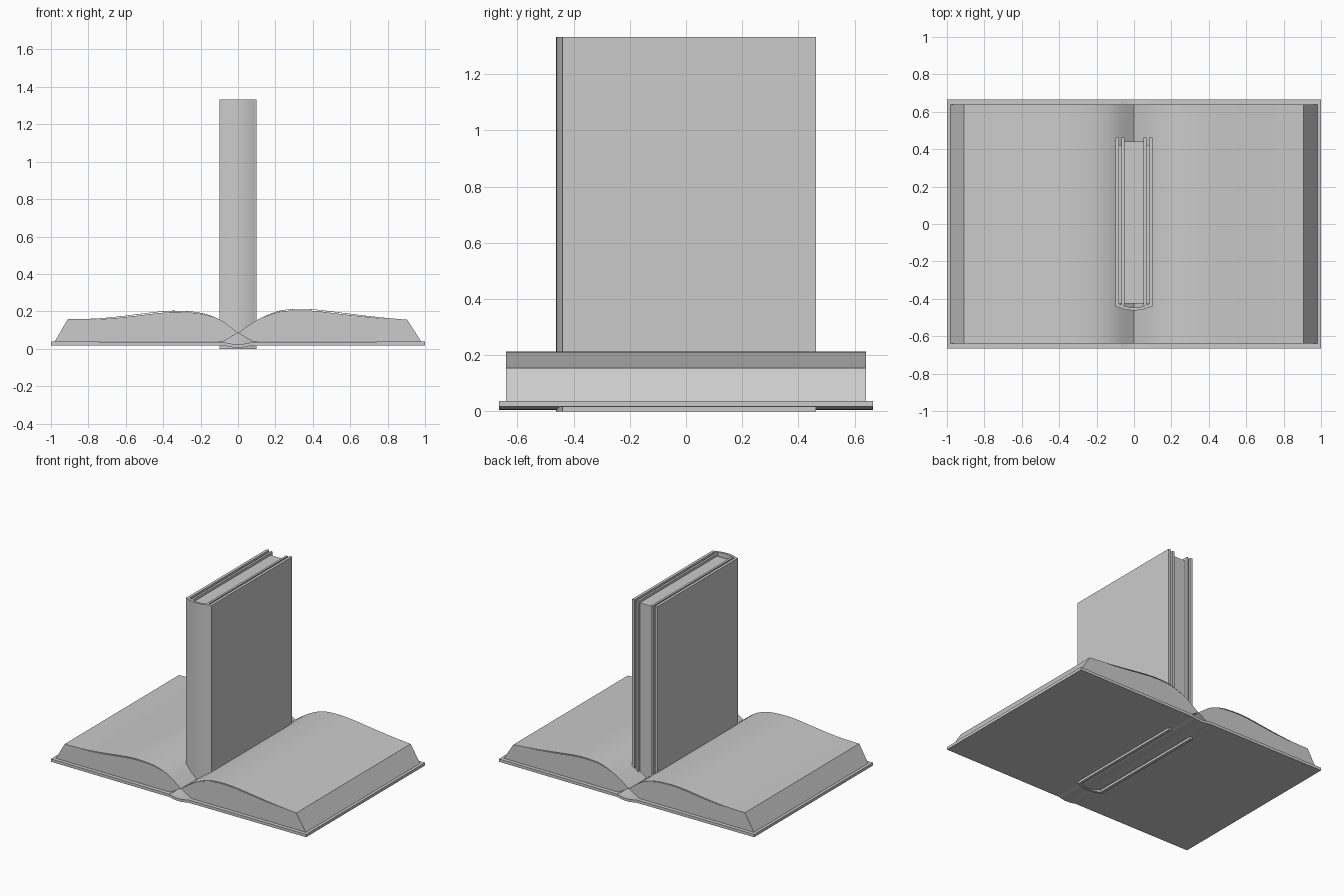
import bpy
import bmesh
import math

if "Cube" in bpy.data.objects:
    bpy.data.objects.remove(bpy.data.objects["Cube"])

# One grey for everything
grey = bpy.data.materials.new("plain_grey")
grey.use_nodes = True
colour = (0.6, 0.6, 0.6, 1)
grey.diffuse_color = colour
grey.node_tree.nodes["Principled BSDF"].inputs["Base Color"].default_value = colour


def prism(name, outline, low, high, axis):
    """Extrude a closed 2D outline: (x, z) along y, or (x, y) along z."""
    place = (lambda p, t: (p[0], t, p[1])) if axis == "y" else (lambda p, t: (p[0], p[1], t))
    bm = bmesh.new()
    face = bm.faces.new([bm.verts.new(place(p, low)) for p in outline])
    moved = bmesh.ops.extrude_face_region(bm, geom=[face])["geom"]
    shift = place((0, 0), high - low)
    bmesh.ops.translate(bm, vec=shift, verts=[v for v in moved if isinstance(v, bmesh.types.BMVert)])
    bmesh.ops.recalc_face_normals(bm, faces=bm.faces)
    mesh = bpy.data.meshes.new(name)
    bm.to_mesh(mesh)
    bm.free()
    obj = bpy.data.objects.new(name, mesh)
    bpy.context.collection.objects.link(obj)
    mesh.materials.append(grey)
    bpy.ops.object.select_all(action="DESELECT")
    obj.select_set(True)
    bpy.context.view_layer.objects.active = obj
    bpy.ops.object.shade_smooth_by_angle(angle=math.radians(25))
    return obj


def box(name, x0, x1, y0, y1, z0, z1):
    return prism(name, [(x0, y0), (x1, y0), (x1, y1), (x0, y1)], z0, z1, "z")


def smooth_path(points, steps=4):
    """Catmull-Rom curve through the points."""
    pts = [points[0]] + points + [points[-1]]
    out = []
    for a, b, c, d in zip(pts, pts[1:], pts[2:], pts[3:]):
        for i in range(steps):
            t = i / steps
            out.append(tuple(
                0.5 * (2 * q + (r - p) * t + (2 * p - 5 * q + 4 * r - s) * t ** 2
                       + (3 * q - p - 3 * r + s) * t ** 3)
                for p, q, r, s in zip(a, b, c, d)))
    return out + [points[-1]]


def arc(half_width, edge, depth, count=12):
    """Shallow bow from -half_width to half_width, sinking by depth."""
    us = [2 * i / count - 1 for i in range(count + 1)]
    return [(half_width * u, edge - depth * (1 - u * u)) for u in us]


# Open book: page blocks, loose top sheets and boards
page_tops = {
    "left": [(0, .085), (.1, .15), (.2, .192), (.28, .204), (.4, .203),
             (.6, .18), (.75, .165), (.905, .155)],
    "right": [(0, .085), (.1, .155), (.2, .187), (.3, .195), (.4, .193),
              (.6, .17), (.75, .158), (.91, .158)],
}
for side, sign in (("left", 1), ("right", -1)):
    top = smooth_path(page_tops[side])
    block = top + [(.98, .038), (.08, .038)]
    prism(side + "_page_block", [(sign * x, z) for x, z in block], -.64, .64, "y")
    lifted = [(x, z + .008 * math.sin(math.pi * min(x / .905, 1))) for x, z in top]
    sheet = lifted + [(x, z - .003) for x, z in reversed(lifted)]
    prism(side + "_top_sheet", [(sign * x, z) for x, z in sheet], -.64, .64, "y")
    board = [(.07, .016), (1, .018), (1, .038), (.07, .036)]
    prism(side + "_board", [(sign * x, z) for x, z in board], -.665, .665, "y")

# Bowed spine of the open book
bow = arc(.075, .018, .012)
prism("open_book_spine", bow + [(x, z + .018) for x, z in reversed(bow)], -.665, .665, "y")

# Standing book: covers, endpapers, pages and rounded spine
for side, sign in (("left", 1), ("right", -1)):
    box(side + "_standing_cover", sign * .08, sign * .1, -.44, .463, 0, 1.333)
    box(side + "_standing_endpaper", sign * .052, sign * .067, -.435, .463, .02, 1.33)
    box(side + "_hinge_strip", sign * .064, sign * .083, -.425, .42, .03, 1.318)
box("standing_pages", -.055, .055, -.425, .442, .03, 1.312)
outer = arc(.1, -.437, .025)
inner = arc(.085, -.425, .022)
prism("standing_spine", outer + inner[::-1], 0, 1.333, "z")
